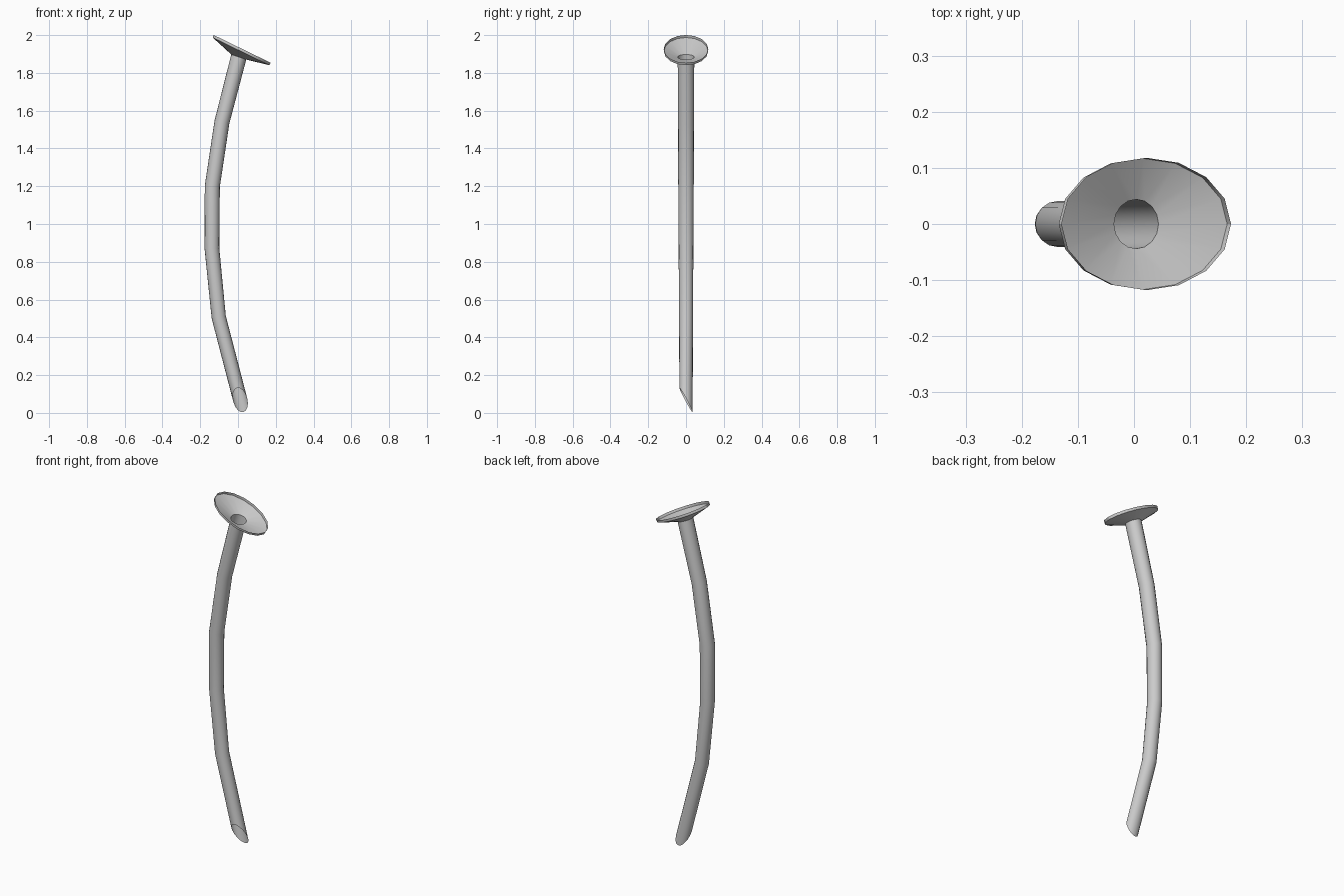
import bpy, bmesh
from math import sin, cos, pi, radians

if "Cube" in bpy.data.objects:
    bpy.data.objects.remove(bpy.data.objects["Cube"])

SIDES = 16

# Rings from bottom to top: centre x, centre z, radius x, radius y, tilt, shear along y
RINGS = [
    (0.012, 0.068, 0.038, 0.035, -15, 0.066),   # slanted cut end
    (-0.102, 0.507, 0.038, 0.037, -11, 0),
    (-0.138, 0.870, 0.039, 0.039, -3, 0),
    (-0.136, 1.200, 0.040, 0.041, 4, 0),
    (-0.085, 1.540, 0.040, 0.042, 11, 0),
    (0.004, 1.884, 0.042, 0.044, 19, 0),        # neck
    (0.016, 1.914, 0.167, 0.117, 26, 0),        # underside of the flare
    (0.022, 1.927, 0.168, 0.118, 26, 0),        # rim
]


def add_ring(bm, cx, cz, rx, ry, tilt, shear):
    t = radians(tilt)
    verts = []
    for i in range(SIDES):
        a = 2 * pi * i / SIDES
        u, drop = rx * cos(a), shear * sin(a)
        verts.append(bm.verts.new((cx + u * cos(t) - drop * sin(t),
                                   ry * sin(a),
                                   cz - u * sin(t) - drop * cos(t))))
    return verts


def loft(name, rings):
    bm = bmesh.new()
    loops = [add_ring(bm, *r) for r in rings]
    for lo, hi in zip(loops, loops[1:]):
        for i in range(SIDES):
            j = (i + 1) % SIDES
            bm.faces.new((lo[i], lo[j], hi[j], hi[i]))
    mesh = bpy.data.meshes.new(name)
    bm.to_mesh(mesh)
    bm.free()
    obj = bpy.data.objects.new(name, mesh)
    bpy.context.collection.objects.link(obj)
    bpy.ops.object.select_all(action='DESELECT')
    obj.select_set(True)
    bpy.context.view_layer.objects.active = obj
    bpy.ops.object.shade_smooth_by_angle(angle=radians(30))
    return obj


# Bent hollow stem with a slanted lower end
loft("bent_stem", RINGS[:6])

# Shallow funnel head with a thin rim, open into the stem
loft("flared_head", RINGS[5:])
